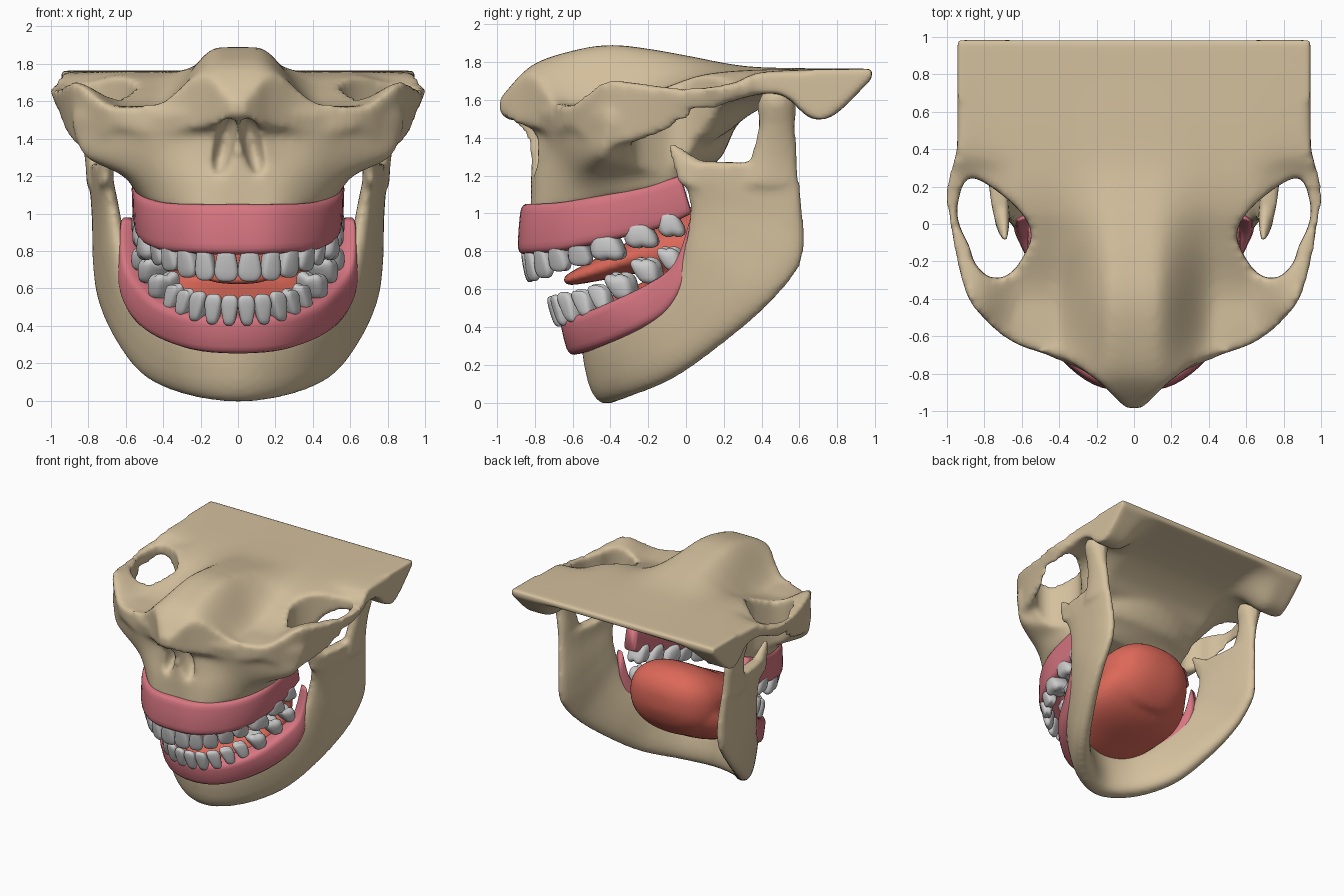
import bpy, bmesh, math
from mathutils import Vector

if "Cube" in bpy.data.objects:
    bpy.data.objects.remove(bpy.data.objects["Cube"])


def material(name, rgb):
    m = bpy.data.materials.new(name)
    m.diffuse_color = (*rgb, 1)
    m.use_nodes = True
    m.node_tree.nodes["Principled BSDF"].inputs["Base Color"].default_value = m.diffuse_color
    return m


BONE = material("bone", (0.66, 0.53, 0.34))
GUM = material("gum", (0.68, 0.18, 0.22))
FLESH = material("tongue_red", (0.72, 0.14, 0.10))


def interp(table, t):
    if t <= table[0][0]:
        return table[0][1]
    for (a, va), (b, vb) in zip(table, table[1:]):
        if t <= b:
            return va + (vb - va) * (t - a) / (b - a)
    return table[-1][1]


def step(a, b, t):
    k = min(1, max(0, (t - a) / (b - a)))
    return k * k * (3 - 2 * k)


def spow(v, e):
    return math.copysign(abs(v) ** e, v)


def catmull(pts, n, closed=False):
    """Smooth curve through points of any dimension."""
    m, out = len(pts), []
    get = (lambda i: pts[i % m]) if closed else (lambda i: pts[min(m - 1, max(0, i))])
    for i in range(m if closed else m - 1):
        for k in range(n):
            t = k / n
            out.append(tuple(0.5 * (2 * b + (c - a) * t + (2 * a - 5 * b + 4 * c - d) * t * t
                                    + (3 * b - a - 3 * c + d) * t ** 3)
                             for a, b, c, d in zip(get(i - 1), get(i), get(i + 1), get(i + 2))))
    return out if closed else out + [tuple(pts[-1])]


def loft(bm, rings):
    rows = [[bm.verts.new(p) for p in r] for r in rings]
    n = len(rows[0])
    for a, b in zip(rows, rows[1:]):
        for i in range(n):
            bm.faces.new((a[i], a[(i + 1) % n], b[(i + 1) % n], b[i]))
    bm.faces.new(rows[0])
    bm.faces.new(rows[-1])


def sweep(bm, half, e=0.6):
    """Mirrored arch from stations: bottom xyz, top xyz, thickness."""
    st = [(-s[0], s[1], s[2], -s[3], *s[4:]) for s in reversed(half[1:])] + half
    st = catmull(st, 5)
    mid = [(Vector(s[:3]) + Vector(s[3:6])) / 2 for s in st]
    rings = []
    for i, s in enumerate(st):
        up = (Vector(s[3:6]) - Vector(s[:3])) / 2
        tan = mid[min(i + 1, len(mid) - 1)] - mid[max(i - 1, 0)]
        nor = tan.cross(up).normalized() * s[6] / 2
        rings.append([mid[i] + up * spow(math.sin(a), e) + nor * spow(math.cos(a), e)
                      for a in (math.tau * k / 20 for k in range(20))])
    loft(bm, rings)


def tube(bm, stations):
    """Upright prong: x, y, z, x radius, y radius."""
    loft(bm, [[(x + rx * math.cos(a), y + ry * math.sin(a), z)
               for a in (math.tau * k / 16 for k in range(16))]
              for x, y, z, rx, ry in catmull(stations, 5)])


def tongue_body(bm, stations):
    """Front-to-back body: y, z, x radius, z radius."""
    loft(bm, [[(rx * spow(math.cos(a), .85), y, z + rz * spow(math.sin(a), .85))
               for a in (math.tau * k / 32 for k in range(32))] for y, z, rx, rz in catmull(stations, 5)])


def finish(bm, name, mat=None):
    bmesh.ops.recalc_face_normals(bm, faces=bm.faces)
    me = bpy.data.meshes.new(name)
    bm.to_mesh(me)
    bm.free()
    ob = bpy.data.objects.new(name, me)
    bpy.context.collection.objects.link(ob)
    if mat:
        me.materials.append(mat)
    me.shade_smooth()
    return ob


def apply(ob, kind, **props):
    m = ob.modifiers.new(kind, kind)
    for k, v in props.items():
        setattr(m, k, v)
    bpy.context.view_layer.objects.active = ob
    bpy.ops.object.modifier_apply(modifier=m.name)


def fuse(ob, smooth, cutter=None):
    apply(ob, 'REMESH', mode='VOXEL', voxel_size=.02)
    if cutter:
        apply(ob, 'BOOLEAN', operation='DIFFERENCE', object=cutter)
        bpy.data.objects.remove(cutter)
        apply(ob, 'REMESH', mode='VOXEL', voxel_size=.02)
    apply(ob, 'SMOOTH', factor=0.5, iterations=smooth)
    ob.data.shade_smooth()


# Upper skull: face block, lofted upward from the gum line
bm = bmesh.new()
levels = [
    (1.0, .2, [(0, -.82), (.23, -.8), (.43, -.6), (.53, -.35), (.545, -.1), (.4, 0), (0, 0)]),
    (1.17, .08, [(0, -.82), (.24, -.78), (.47, -.62), (.61, -.45), (.57, -.12), (.4, .04), (0, .12)]),
    (1.3, 0, [(0, -.82), (.25, -.75), (.5, -.64), (.8, -.46), (.75, -.33), (.48, .08), (0, .19)]),
    (1.43, 0, [(0, -.86), (.2, -.76), (.5, -.67), (.83, -.46), (.84, -.3), (.5, .12), (0, .25)]),
    (1.54, 0, [(0, -.96), (.16, -.84), (.5, -.68), (.82, -.48), (.86, -.3), (.52, .1), (0, .3)]),
    (1.575, 0, [(0, -.93), (.14, -.8), (.46, -.62), (.78, -.46), (.8, -.34), (.5, .05), (0, .28)])]
cage = []
for z, tilt, half in levels:
    ring = half + [(-x, y) for x, y in reversed(half[1:-1])]
    cage.append([(x, y, z + tilt * (y + .8)) for x, y in catmull(ring, 5, True)])
cols = [catmull([r[i] for r in cage], 4) for i in range(len(cage[0]))]
loft(bm, [list(r) for r in zip(*cols)])

# Upper skull: roof plate, nose ridge, eye floors and cheek arches
WIDTH = catmull([(-.985, .04), (-.92, .11), (-.85, .18), (-.73, .36), (-.63, .66), (-.46, .85), (-.3, .925),
                 (0, .99), (.2, 1.01), (.36, .96), (.45, .945), (.985, .945)], 5)
RIDGE = catmull([(-.98, 1.61), (-.82, 1.78), (-.6, 1.86), (-.4, 1.89), (-.2, 1.87), (0, 1.835), (.3, 1.78),
                 (.6, 1.768), (.98, 1.765)], 5)
FLOOR = catmull([(-.8, 1.61), (-.6, 1.57), (-.35, 1.585), (-.1, 1.67), (.1, 1.735), (.4, 1.76), (.98, 1.765)], 5)
ARCH = catmull([(-.68, 1.56), (-.45, 1.7), (-.2, 1.68), (0, 1.66), (.25, 1.69), (.42, 1.75), (.98, 1.765)], 5)
UNDER = catmull([(-1, 1.54), (-.8, 1.45), (0, 1.36), (.2, 1.42), (.35, 1.53), (.6, 1.64), (.98, 1.715)], 5)
ARCH_UNDER = catmull([(-.65, 1.5), (-.45, 1.36), (-.2, 1.4), (.05, 1.51), (.3, 1.61), (.5, 1.63), (.63, 1.52),
                      (.7, 1.495), (.8, 1.53), (.98, 1.71)], 5)


def roof_ring(y):
    w, top, low = interp(WIDTH, y), [], []
    for k in range(61):
        x = w * (k / 30 - 1)
        s, side = step(.1, .44, abs(x)), step(.6, .88, abs(x))
        z = interp(RIDGE, y) * (1 - s) + interp(FLOOR, y) * s
        z = z * (1 - side) + interp(ARCH, y) * side
        side = step(.5, .78, abs(x))
        b = interp(UNDER, y) * (1 - side) + interp(ARCH_UNDER, y) * side
        top.append((x, y, z))
        low.append((x * (1 - .05 * side * step(.45, .1, y)), y, min(b, z - .045)))
    return top + low[::-1]


loft(bm, [roof_ring(-.985 + 1.97 * i / 70) for i in range(71)])
skull = finish(bm, "upper_skull", BONE)

# Openings beside the temples and the two nose hollows
cut = bmesh.new()
hole = [(.87, .25), (.94, .12), (.935, 0), (.88, -.12), (.85, -.21), (.77, -.285), (.67, -.27), (.59, -.17),
        (.55, -.04), (.65, .11)]
for s in (1, -1):
    o = [(s * x, y) for x, y in catmull(hole, 4, True)]
    loft(cut, [[(x, y, z) for x, y in o] for z in (1.2, 2)])
    for v in bmesh.ops.create_uvsphere(cut, u_segments=20, v_segments=14, radius=1)['verts']:
        x, y, z = v.co
        v.co = (s * .077 + x * .06 - s * z * .035, -.85 + y * .14 - z * .02, 1.365 + z * .17)
cutter = finish(cut, "opening_cutter")
cutter.hide_render = True
fuse(skull, 8, cutter)

# Lower jaw: swept body and branches, then hinge and front prongs
bm = bmesh.new()
sweep(bm, [(0, -.4, -.005, 0, -.48, .42, .2), (.25, -.3, .03, .25, -.41, .42, .18),
           (.47, -.07, .125, .42, -.26, .51, .16), (.61, .18, .3, .56, -.06, .67, .15),
           (.71, .43, .51, .63, 0, .86, .13), (.74, .6, .72, .66, .02, 1.0, .12),
           (.745, .625, .92, .68, .01, 1.1, .11), (.76, .605, 1.13, .7, -.03, 1.2, .1),
           (.77, .59, 1.26, .7, -.05, 1.28, .1)], .75)
for s in (1, -1):
    tube(bm, [(s * .76, .44, 1.15, .05, .16), (s * .77, .465, 1.3, .05, .125),
              (s * .79, .48, 1.45, .06, .1), (s * .8, .48, 1.58, .09, .1), (s * .8, .48, 1.64, .08, .07),
              (s * .8, .48, 1.66, .04, .03)])
    tube(bm, [(s * .71, .1, 1.15, .045, .14), (s * .7, .01, 1.27, .035, .085), (s * .69, -.08, 1.37, .015, .018)])
fuse(finish(bm, "lower_jaw", BONE), 5)

# Gums
bm = bmesh.new()
sweep(bm, [(0, -.83, .78, 0, -.81, 1.05, .13), (.19, -.805, .785, .19, -.785, 1.05, .13),
           (.37, -.65, .8, .37, -.64, 1.06, .13), (.47, -.43, .85, .48, -.43, 1.1, .13),
           (.5, -.15, .92, .51, -.17, 1.16, .12), (.51, .03, 1.0, .52, -.03, 1.2, .1)], .45)
finish(bm, "upper_gum", GUM)
bm = bmesh.new()
sweep(bm, [(0, -.55, .26, 0, -.6, .46, .15), (.22, -.49, .28, .21, -.55, .47, .15),
           (.42, -.29, .36, .38, -.4, .53, .15), (.53, -.1, .46, .48, -.2, .62, .15),
           (.59, .0, .6, .56, -.04, .74, .13), (.6, .05, .78, .59, .03, .98, .08)], .5)
finish(bm, "lower_gum", GUM)


# Teeth: rounded blocks laid along each arch
def teeth(name, path, widths, zs, heights, lean, crown):
    line = [Vector((*p, 0)) for p in catmull(path, 12)]
    dist = [0]
    for a, b in zip(line, line[1:]):
        dist.append(dist[-1] + (b - a).length)
    bm, d = bmesh.new(), 0
    for i, w in enumerate(widths):
        mid = d + w / 2
        d += w
        k = max(j for j in range(len(line) - 1) if dist[j] <= mid)
        tan = (line[k + 1] - line[k]).normalized()
        p = line[k] + tan * (mid - dist[k])
        p.z = interp(zs, p.y)
        up = Vector((0, -interp(lean, p.y), 1)).normalized()
        out = tan.cross(up).normalized()
        h, molar = interp(heights, p.y), i > 4
        thick = (.05, .05, .055, .06, .065, .08, .08, .075)[i]
        for s in (1, -1):
            for v in bmesh.ops.create_uvsphere(bm, u_segments=20, v_segments=14, radius=1)['verts']:
                x, y, z = (spow(c, .6) for c in v.co)
                tip = (z + 1) / 2
                x *= w * .53 * (.72 + .28 * step(0, .8, tip))
                y *= thick * (1 if molar else 1.05 - .6 * tip)
                z *= h / 2
                if i > 2 and tip > .6:
                    z -= .02 * step(.5 * thick, 0, abs(y)) + (.01 * step(.015, 0, abs(x)) if molar else 0)
                q = p + tan * x + out * y + up * (z * crown)
                v.co = (s * q.x, q.y, q.z)
    finish(bm, name)


teeth("upper_teeth", [(0, -.83), (.19, -.8), (.365, -.65), (.455, -.42), (.49, -.17), (.5, .06)],
      (.125, .105, .115, .12, .125, .18, .175, .14), [(-.85, .725), (-.4, .83), (0, .975)],
      [(-.85, .19), (-.5, .16), (0, .15)], [(-.8, .02), (-.4, .2), (0, .28)], -1)
teeth("lower_teeth", [(0, -.69), (.18, -.64), (.32, -.48), (.42, -.28), (.49, -.08), (.52, .05)],
      (.09, .09, .1, .105, .11, .145, .145, .12), [(-.7, .48), (-.4, .575), (-.1, .76)],
      [(-.7, .17), (-.4, .16), (-.1, .14)], [(-.7, .5), (-.3, .4), (0, .4)], 1)

# Tongue: flat free tip over a mouth floor, both joining a deep root
bm = bmesh.new()
tongue_body(bm, [(-.65, .645, .04, .012), (-.61, .655, .15, .035), (-.45, .71, .27, .065), (-.25, .78, .34, .1),
                 (-.08, .8, .38, .18), (.06, .79, .39, .26), (.2, .79, .37, .28), (.31, .82, .29, .21),
                 (.37, .84, .16, .11), (.385, .84, .03, .03)])
tongue_body(bm, [(-.56, .42, .05, .03), (-.5, .43, .2, .09), (-.38, .45, .3, .12), (-.2, .51, .38, .14),
                 (0, .6, .43, .18), (.15, .69, .4, .2), (.28, .76, .28, .15), (.33, .8, .05, .04)])
fuse(finish(bm, "tongue", FLESH), 6)
